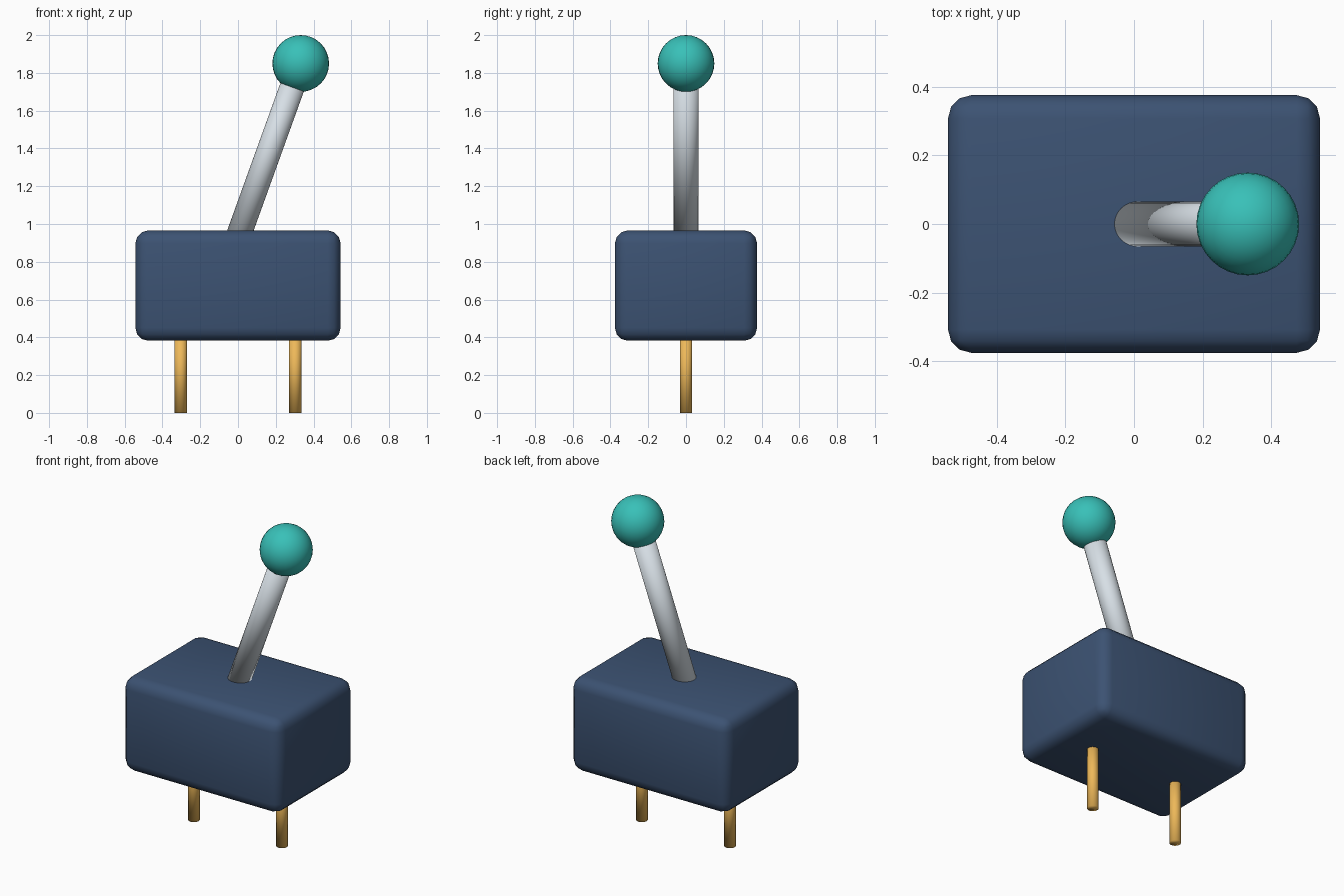
import bpy
from mathutils import Vector

if "Cube" in bpy.data.objects:
    bpy.data.objects.remove(bpy.data.objects["Cube"])


def finish(obj, name, mat):
    obj.name = name
    obj.data.name = name
    if mat:
        obj.data.materials.append(mat)
    return obj


def material(name, color):
    m = bpy.data.materials.new(name)
    m.diffuse_color = (*color, 1)
    m.use_nodes = True
    m.node_tree.nodes["Principled BSDF"].inputs["Base Color"].default_value = m.diffuse_color
    return m


def rod(name, start, end, radius, sides, mat):
    """Smooth capped cylinder between two points."""
    a, b = Vector(start), Vector(end)
    bpy.ops.mesh.primitive_cylinder_add(
        vertices=sides, radius=radius, depth=(b - a).length, location=(a + b) / 2,
        rotation=(b - a).to_track_quat('Z', 'Y').to_euler())
    bpy.ops.object.shade_smooth()
    return finish(bpy.context.object, name, mat)


navy = material("navy_plastic", (0.045, 0.085, 0.17))
brass = material("brass", (0.85, 0.48, 0.10))
steel = material("steel", (0.68, 0.74, 0.79))
teal = material("teal_plastic", (0.04, 0.53, 0.48))

# Switch housing: rounded box
bpy.ops.mesh.primitive_cube_add(size=1, location=(0, 0, 0.674))
body = finish(bpy.context.object, "housing", navy)
body.scale = (1.086, 0.752, 0.584)
bpy.ops.object.transform_apply(location=False, rotation=False, scale=True)
bevel = body.modifiers.new("rounded_edges", 'BEVEL')
bevel.width = 0.068
bevel.segments = 3
bpy.ops.object.shade_smooth()

# Two terminal pins under the housing
for side, x in (("left", -0.303), ("right", 0.303)):
    rod(f"{side}_pin", (x, 0, 0), (x, 0, 0.44), 0.033, 24, brass)

# Tilted lever, pivoting just below the top face
knob_center = (0.332, 0, 1.85)
rod("lever", (0, 0, 0.93), knob_center, 0.066, 32, steel)

# Ball knob
bpy.ops.mesh.primitive_uv_sphere_add(segments=32, ring_count=16, radius=0.15, location=knob_center)
finish(bpy.context.object, "knob", teal)
bpy.ops.object.shade_smooth()
